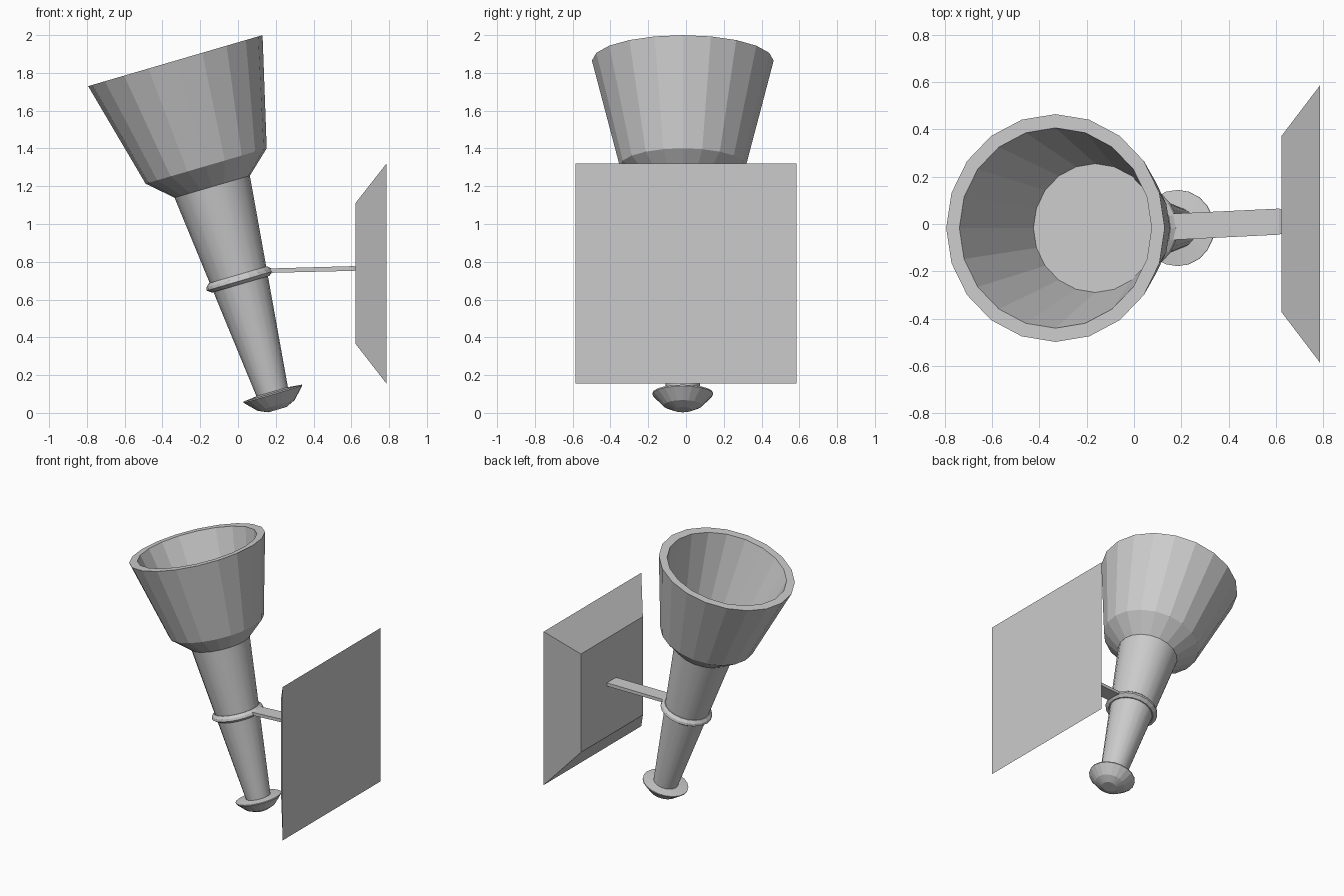
import bpy, bmesh, math
from mathutils import Matrix

if "Cube" in bpy.data.objects:
    bpy.data.objects.remove(bpy.data.objects["Cube"])

# Tilted torch axis: origin at the foot of the shaft
AXIS = Matrix.Translation((0.18, -0.017, 0.115)) @ Matrix.Rotation(math.radians(-16.3), 4, 'Y')
SIDES = 20


def finish(name, bm):
    bmesh.ops.recalc_face_normals(bm, faces=bm.faces)
    mesh = bpy.data.meshes.new(name)
    bm.to_mesh(mesh)
    bm.free()
    obj = bpy.data.objects.new(name, mesh)
    bpy.context.collection.objects.link(obj)
    return obj


def lathe(name, profile, closed=False, smooth=False):
    """Turn a (radius, height) profile about the torch axis."""
    bm = bmesh.new()
    rings = []
    for r, h in profile:
        ring = []
        for i in range(SIDES):
            a = 2 * math.pi * i / SIDES
            ring.append(bm.verts.new(AXIS @ Matrix.Translation((r * math.cos(a), r * math.sin(a), h)).translation))
        rings.append(ring)
    pairs = list(zip(rings, rings[1:]))
    if closed:
        pairs.append((rings[-1], rings[0]))
    else:
        bm.faces.new(rings[0])
        bm.faces.new(rings[-1])
    for a, b in pairs:
        for i in range(SIDES):
            j = (i + 1) % SIDES
            f = bm.faces.new((a[i], a[j], b[j], b[i]))
            f.smooth = smooth
    return finish(name, bm)


def loft_x(name, sections):
    """Skin rectangular sections (x, y0, y1, z0, z1) along x."""
    bm = bmesh.new()
    rings = [[bm.verts.new(p) for p in ((x, y0, z0), (x, y1, z0), (x, y1, z1), (x, y0, z1))]
             for x, y0, y1, z0, z1 in sections]
    bm.faces.new(rings[0])
    bm.faces.new(rings[-1])
    for a, b in zip(rings, rings[1:]):
        for i in range(4):
            j = (i + 1) % 4
            bm.faces.new((a[i], a[j], b[j], b[i]))
    return finish(name, bm)


# Hollow faceted cup with flat rim and inner floor
lathe("cup", [(0.208, 1.128), (0.334, 1.242), (0.481, 1.823), (0.423, 1.823), (0.272, 1.225)])

# Smooth tapered shaft
lathe("shaft", [(0.086, -0.01), (0.208, 1.13)], smooth=True)

# Domed pommel at the foot
lathe("pommel", [(0.05, -0.102), (0.102, -0.079), (0.161, -0.018), (0.161, -0.011), (0.085, -0.003)])

# Collar gripping the shaft
lathe("collar", [(0.140, 0.590), (0.158, 0.590), (0.183, 0.608),
                 (0.179, 0.625), (0.161, 0.642), (0.140, 0.642)], closed=True)

# Arm joining collar and wall plate
loft_x("arm", [(0.15, -0.068, 0.043, 0.741, 0.764),
               (0.612, -0.045, 0.065, 0.752, 0.777),
               (0.626, -0.04, 0.06, 0.756, 0.773)])

# Wall plate with sloping sides
loft_x("wall_plate", [(0.623, -0.372, 0.372, 0.365, 1.112),
                      (0.786, -0.586, 0.586, 0.155, 1.32)])
